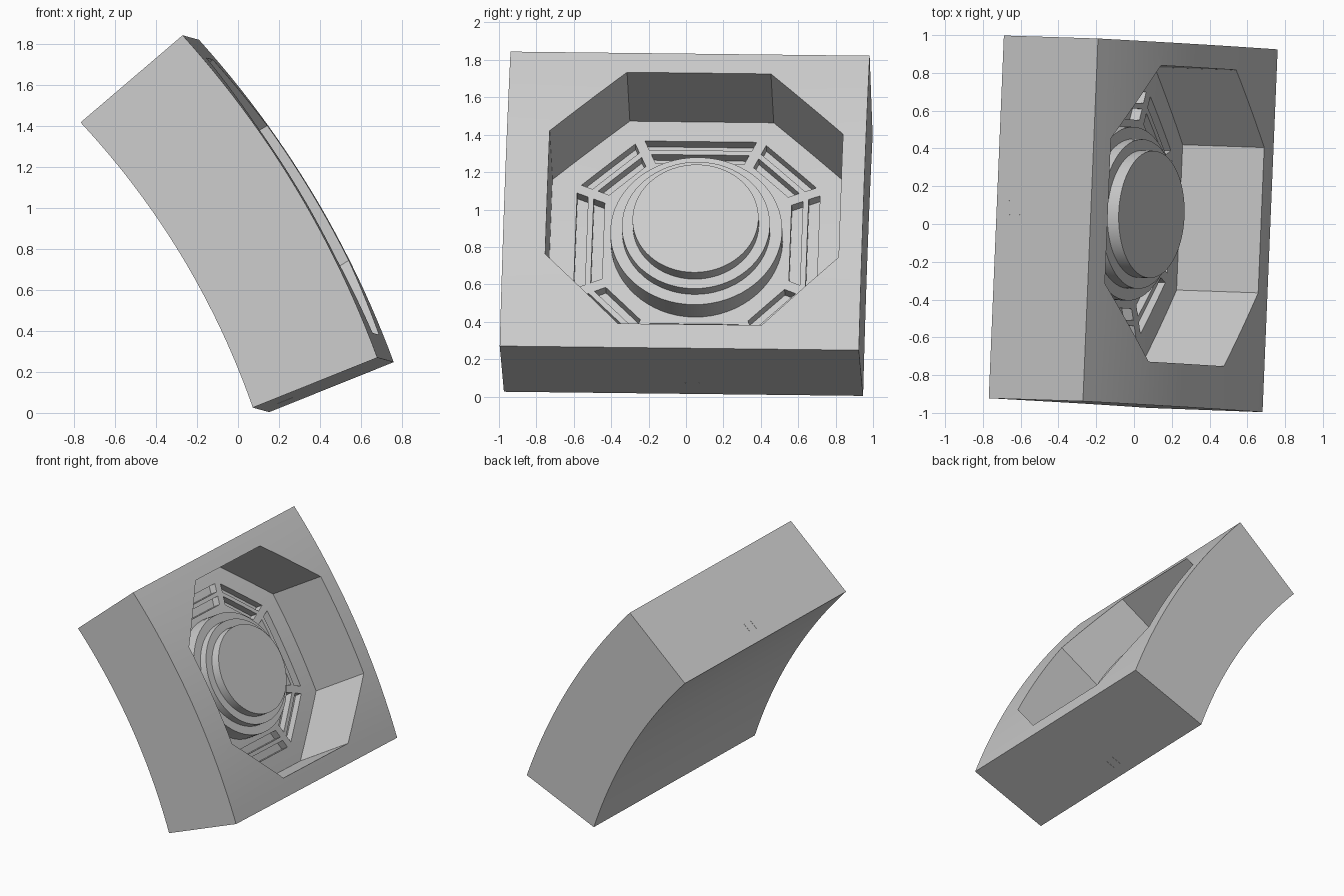
import bpy, bmesh, math
from mathutils import Matrix, Vector

cube = bpy.data.objects.get("Cube")
if cube:
    bpy.data.objects.remove(cube, do_unlink=True)

grey = bpy.data.materials.new("plain_grey")
grey.use_nodes = True
grey.diffuse_color = (0.6, 0.6, 0.6, 1)
grey.node_tree.nodes["Principled BSDF"].inputs["Base Color"].default_value = (0.6, 0.6, 0.6, 1)

# Tilted frame of the panel: x across, y up the slope, z out of the curved face
across = Vector((0.0416, 0.999, -0.0115)).normalized()
up = Vector((-0.517, 0.034, 0.856))
up = (up - across * up.dot(across)).normalized()
out = across.cross(up)
FRAME = Matrix((across, up, out)).transposed().to_4x4()
FRAME.translation = (0.245, -0.007, 1.046)

HALF_WIDTH = 0.961
CENTRE = 0.0525      # sideways centre of the recess
WELL_DEPTH = 0.505
SLOT_DEPTH = 0.06


def outer(y):
    return 0.088 * (1 - (y / 0.92) ** 2)


def inner(y):
    return 0.085 * (1 - (y / 0.814) ** 2) - 0.647


def make_object(name, bm):
    bmesh.ops.recalc_face_normals(bm, faces=bm.faces[:])
    mesh = bpy.data.meshes.new(name)
    bm.to_mesh(mesh)
    bm.free()
    mesh.materials.append(grey)
    obj = bpy.data.objects.new(name, mesh)
    obj.matrix_world = FRAME
    bpy.context.collection.objects.link(obj)
    return obj


def prism(bm, points, offset):
    face = bm.faces.new([bm.verts.new(p) for p in points])
    new = bmesh.ops.extrude_face_region(bm, geom=[face])["geom"]
    verts = [v for v in new if isinstance(v, bmesh.types.BMVert)]
    bmesh.ops.translate(bm, verts=verts, vec=offset)


def curved_slab(name, half_width, low, high, low_end, high_end, steps=24):
    """Prism across the panel between two curves."""
    ts = [2 * i / steps - 1 for i in range(steps + 1)]
    profile = [(t * low_end, low(t * low_end)) for t in ts]
    profile += [(t * high_end, high(t * high_end)) for t in reversed(ts)]
    bm = bmesh.new()
    prism(bm, [(-half_width, y, z) for y, z in profile], (2 * half_width, 0, 0))
    return make_object(name, bm)


def activate(obj):
    bpy.ops.object.select_all(action="DESELECT")
    obj.select_set(True)
    bpy.context.view_layer.objects.active = obj


def boolean(obj, other, operation):
    activate(obj)
    mod = obj.modifiers.new("cut", "BOOLEAN")
    mod.object, mod.operation, mod.solver = other, operation, "EXACT"
    bpy.ops.object.modifier_apply(modifier=mod.name)
    bpy.data.objects.remove(other, do_unlink=True)


def floor_slab(depth):
    return curved_slab("floor_helper", 1.5, lambda y: outer(y) - depth,
                       lambda y: 0.5, 0.92, 0.92)


# Curved block
block = curved_slab("curved_block", HALF_WIDTH, inner, outer, 0.814, 0.92)

# Octagonal recess with a floor that follows the curve
W, S = 0.785, 0.385
octagon = [(W, -S), (W, S), (S, W), (-S, W), (-W, S), (-W, -S), (-S, -W), (S, -W)]
bm = bmesh.new()
prism(bm, [(CENTRE + x, y, -0.8) for x, y in octagon], (0, 0, 1.1))
well = make_object("well_cutter", bm)
boolean(well, floor_slab(WELL_DEPTH), "INTERSECT")

# Two tapered slots along every side of the octagon
bm = bmesh.new()
for i in range(8):
    angle = i * math.pi / 4
    normal = Vector((math.cos(angle), math.sin(angle), 0))
    along = Vector((-normal.y, normal.x, 0))
    dist, half = (W, S) if i % 2 == 0 else ((W + S) / math.sqrt(2), (W - S) / math.sqrt(2))
    for inset in (0.135, 0.225):
        corners = []
        for d, side in ((0, -1), (0, 1), (0.06, 1), (0.06, -1)):
            length = half - (inset + d) * math.tan(math.pi / 8) - 0.03
            corners.append(Vector((CENTRE, 0, -0.8)) + normal * (dist - inset - d)
                           + along * side * length)
        prism(bm, corners, (0, 0, 0.5))
slots = make_object("slot_cutter", bm)
boolean(slots, floor_slab(WELL_DEPTH + SLOT_DEPTH), "INTERSECT")

boolean(block, well, "DIFFERENCE")
boolean(block, slots, "DIFFERENCE")
parts = [block]

# Stepped round boss in the recess
for name, radius, low, high in (("boss_base", 0.46, -0.46, -0.31),
                                ("boss_middle", 0.396, -0.32, -0.25),
                                ("boss_top", 0.337, -0.26, -0.18)):
    bm = bmesh.new()
    place = Matrix.Translation((CENTRE, 0, (low + high) / 2))
    bmesh.ops.create_cone(bm, cap_ends=True, segments=64, radius1=radius,
                          radius2=radius, depth=high - low, matrix=place)
    parts.append(make_object(name, bm))

# Pairs of thin marks on the upper and lower end faces
for end, label in ((1, "upper"), (-1, "lower")):
    a = Vector((0, end * 0.814, -0.647))
    edge = Vector((0, end * 0.92, 0)) - a
    lift = Vector((0, edge.z, -edge.y)).normalized() * end * 0.002
    for side in (-1, 1):
        bm = bmesh.new()
        x = CENTRE + side * 0.037
        pts = [a + edge * t + Vector((x + dx, 0, 0)) - lift
               for t, dx in ((0.13, -0.002), (0.13, 0.002), (0.25, 0.002), (0.25, -0.002))]
        prism(bm, pts, lift * 2)
        make_object(f"{label}_end_mark", bm)

for obj in parts:
    activate(obj)
    bpy.ops.object.shade_smooth_by_angle(angle=math.radians(20))
